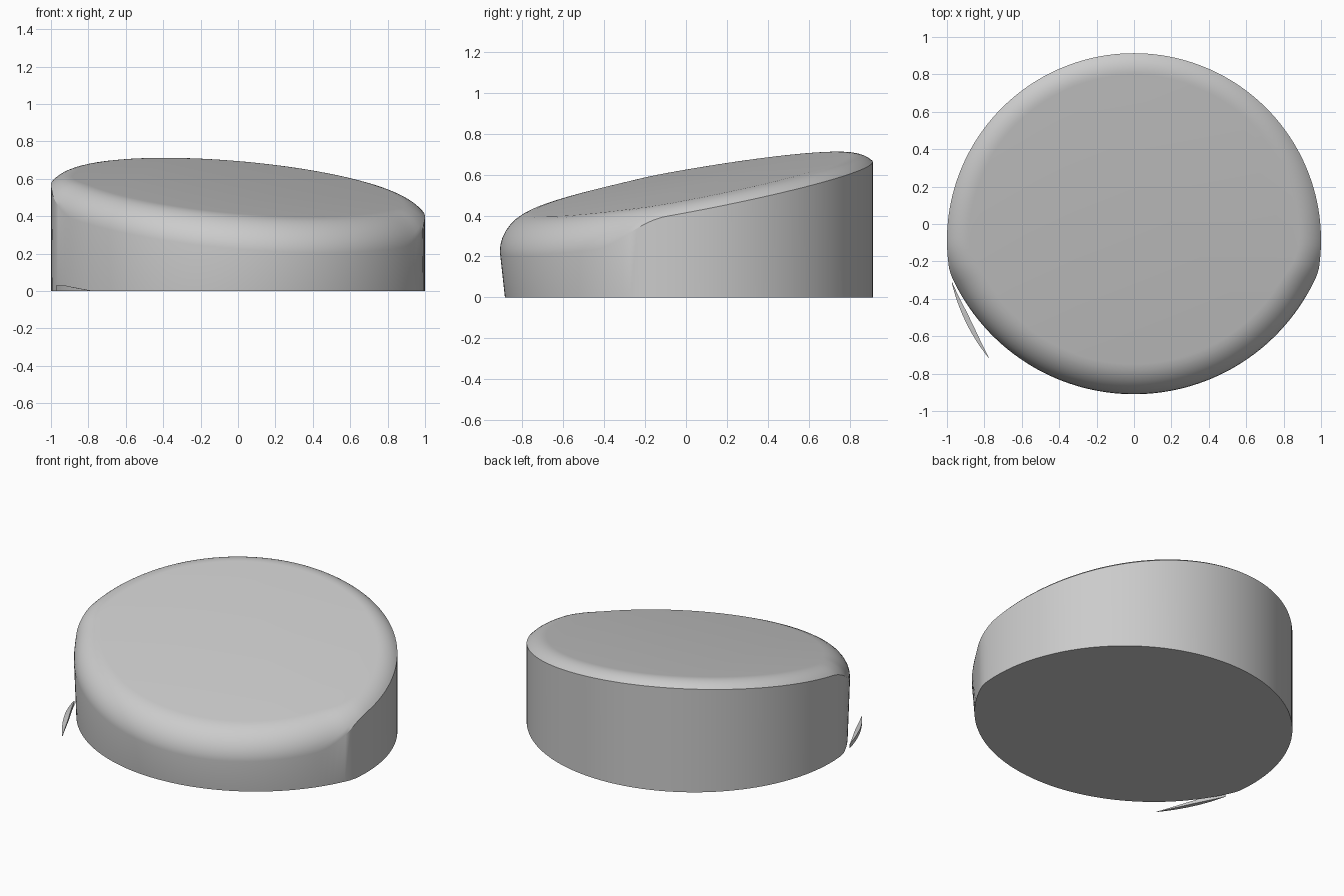
import bpy
import bmesh
from math import sin, cos, pi, sqrt, radians

if "Cube" in bpy.data.objects:
    bpy.data.objects.remove(bpy.data.objects["Cube"])

SEGMENTS = 160
ARC_STEPS = 8
FILLET = 0.16
BACK_CENTRE, BACK_RADIUS = -0.087, 1.0
FRONT_CENTRE, FRONT_RADIUS = 0.16, 1.07

grey = bpy.data.materials.new("plain grey")
grey.use_nodes = True
COLOUR = (0.6, 0.6, 0.6, 1)
grey.diffuse_color = COLOUR
grey.node_tree.nodes["Principled BSDF"].inputs["Base Color"].default_value = COLOUR


def finish(bm, name, angle):
    bmesh.ops.recalc_face_normals(bm, faces=bm.faces)
    mesh = bpy.data.meshes.new(name)
    bm.to_mesh(mesh)
    bm.free()
    obj = bpy.data.objects.new(name, mesh)
    bpy.context.collection.objects.link(obj)
    mesh.materials.append(grey)
    bpy.ops.object.select_all(action="DESELECT")
    obj.select_set(True)
    bpy.context.view_layer.objects.active = obj
    bpy.ops.object.shade_smooth_by_angle(angle=radians(angle))


def top_height(x, y):
    return 0.549 - 0.085 * x + 0.18 * y


def reach(angle, centre, radius):
    """Distance from the origin to a circle centred on the y axis."""
    s = sin(angle)
    return centre * s + sqrt(radius ** 2 - (centre * cos(angle)) ** 2)


def outline(angle, lean, inset=0):
    r = min(reach(angle, BACK_CENTRE, BACK_RADIUS),
            reach(angle, FRONT_CENTRE + lean, FRONT_RADIUS)) - inset
    return r * cos(angle), r * sin(angle)


def column(angle):
    """Points up the wall and over the rounded rim at one angle."""
    x, y = outline(angle, 0)
    # The rim is a full round at the front and a cut-off round at the back
    t = min(1, max(0, (y + 0.45) / 0.35))
    start = radians(43) * t * t * (3 - 2 * t)
    points = [(*outline(angle, 0.025), 0)]
    for i in range(ARC_STEPS + 1):
        a = start + (pi / 2 - start) * i / ARC_STEPS
        px, py = outline(angle, 0, FILLET * (cos(start) - cos(a)))
        points.append((px, py, top_height(px, py) - FILLET * (1 - sin(a))))
    return points


# Slanted round body
bm = bmesh.new()
columns = [[bm.verts.new(p) for p in column(2 * pi * i / SEGMENTS)]
           for i in range(SEGMENTS)]
for i, col in enumerate(columns):
    following = columns[(i + 1) % SEGMENTS]
    for j in range(len(col) - 1):
        bm.faces.new((col[j], following[j], following[j + 1], col[j + 1]))
bm.faces.new([c[0] for c in columns])
bm.faces.new([c[-1] for c in columns])
finish(bm, "slanted_body", 25)

# Thin crescent left at the foot of the wall
bm = bmesh.new()
sections = []
STEPS = 12
for i in range(STEPS + 1):
    t = i / STEPS
    a = radians(193 + 26 * t)
    width = 0.002 + 0.026 * sin(pi * t)
    height = 0.002 + 0.028 * min(1, 1.6 * (1 - t))
    section = []
    for r, z in ((1, 0), (1 - width, 0), (1 - width, height * 0.8), (1, height)):
        section.append(bm.verts.new((r * cos(a), BACK_CENTRE + r * sin(a), z)))
    sections.append(section)
for a, b in zip(sections, sections[1:]):
    for j in range(4):
        k = (j + 1) % 4
        bm.faces.new((a[j], a[k], b[k], b[j]))
bm.faces.new(sections[0])
bm.faces.new(sections[-1])
finish(bm, "foot_sliver", 30)
